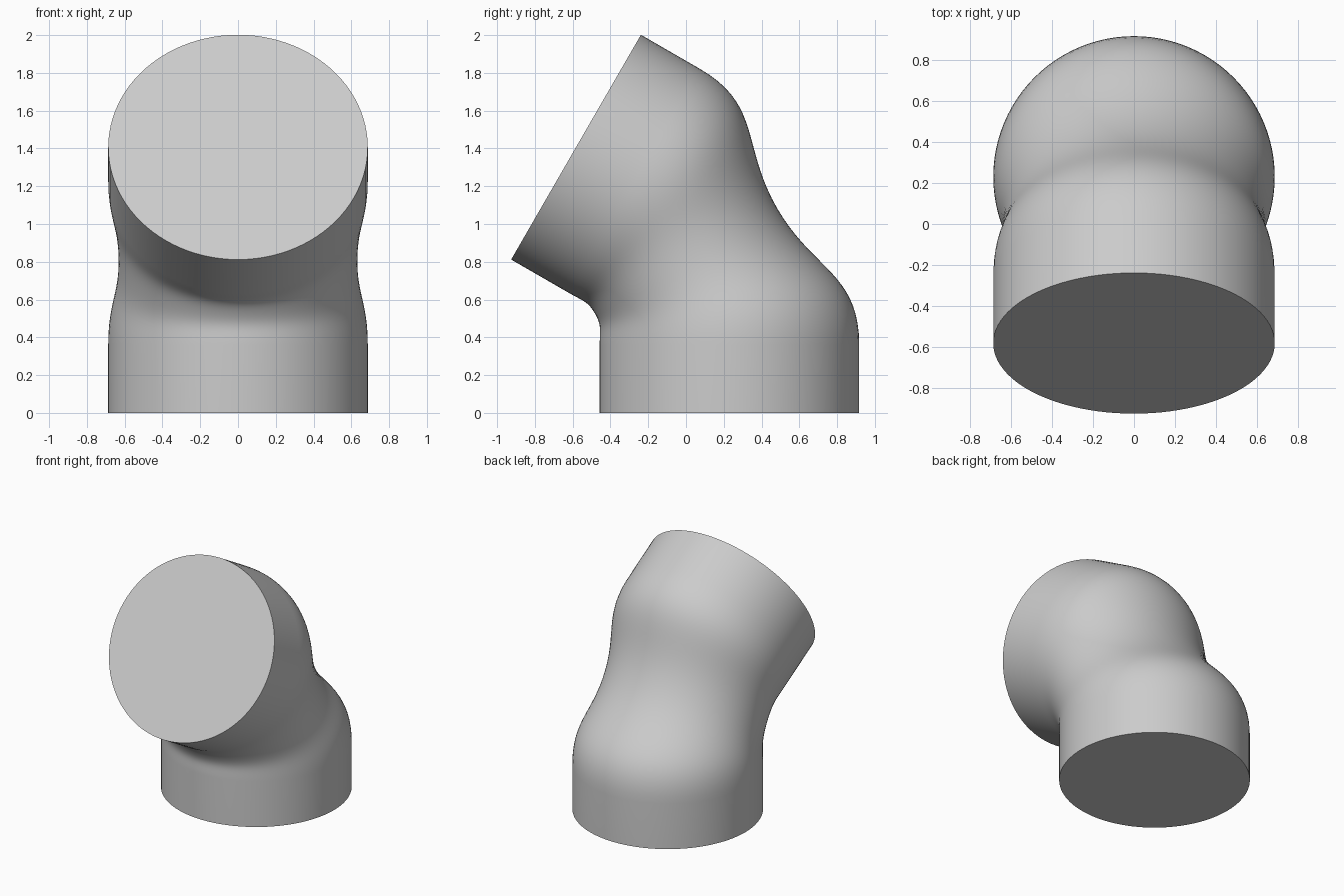
import bpy, bmesh, math
from mathutils import Vector

if "Cube" in bpy.data.objects:
    bpy.data.objects.remove(bpy.data.objects["Cube"])

SEGMENTS = 96
STEPS = 18                       # rings along each blended half
RADIUS = 0.687
STRAIGHT = 0.36                  # height of the straight collar
UP = Vector((0, 0, 1))
FOOT = Vector((0, 0.23, 0))
WAIST = Vector((0, 0, 0.805))    # centre of the narrow middle section
LEAN = math.radians(30)
NORMAL = Vector((0, -math.sin(LEAN), math.cos(LEAN)))
ACROSS = Vector((0, math.cos(LEAN), math.sin(LEAN)))

grey = bpy.data.materials.new("light grey")
grey.use_nodes = True
colour = (0.6, 0.6, 0.6, 1)
grey.diffuse_color = colour
grey.node_tree.nodes["Principled BSDF"].inputs["Base Color"].default_value = colour


def hermite(p, q, t):
    """Blend from a vertical wall at p to the leaning waist at q."""
    pull = (q - p).length * 1.35
    a, b = 2*t**3 - 3*t**2 + 1, t**3 - 2*t**2 + t
    c, d = 3*t**2 - 2*t**3, t**3 - t**2
    return p*a + UP*(pull*b) + q*c + NORMAL*(pull*d)


def reflect(p):
    """Mirror a point in the sloping plane through the waist."""
    return p - NORMAL * (2 * (p - WAIST).dot(NORMAL))


# Lower half: round collar flowing into the narrower oval waist
angles = [math.tau * i / SEGMENTS for i in range(SEGMENTS)]
base = [FOOT + Vector((math.cos(a), math.sin(a), 0)) * RADIUS for a in angles]
collar = [p + UP * STRAIGHT for p in base]
waist = [WAIST + Vector((0.632 * math.cos(a), 0, 0)) + ACROSS * (0.557 * math.sin(a))
         for a in angles]
rings = [base]
for s in range(STEPS + 1):
    rings.append([hermite(p, q, s / STEPS) for p, q in zip(collar, waist)])

# Upper half: the same form reflected across the waist
rings += [[reflect(p) for p in ring] for ring in reversed(rings[:-1])]

bm = bmesh.new()
loops = [[bm.verts.new(p) for p in ring] for ring in rings]
for low, high in zip(loops, loops[1:]):
    for i in range(SEGMENTS):
        j = (i + 1) % SEGMENTS
        bm.faces.new((low[i], low[j], high[j], high[i]))
# Flat end caps
bm.faces.new(list(reversed(loops[0])))
bm.faces.new(loops[-1])
bmesh.ops.recalc_face_normals(bm, faces=bm.faces)

mesh = bpy.data.meshes.new("bent_pipe")
bm.to_mesh(mesh)
bm.free()
mesh.materials.append(grey)
pipe = bpy.data.objects.new("bent_pipe", mesh)
bpy.context.collection.objects.link(pipe)

bpy.ops.object.select_all(action='DESELECT')
pipe.select_set(True)
bpy.context.view_layer.objects.active = pipe
bpy.ops.object.shade_smooth_by_angle(angle=math.radians(40))
